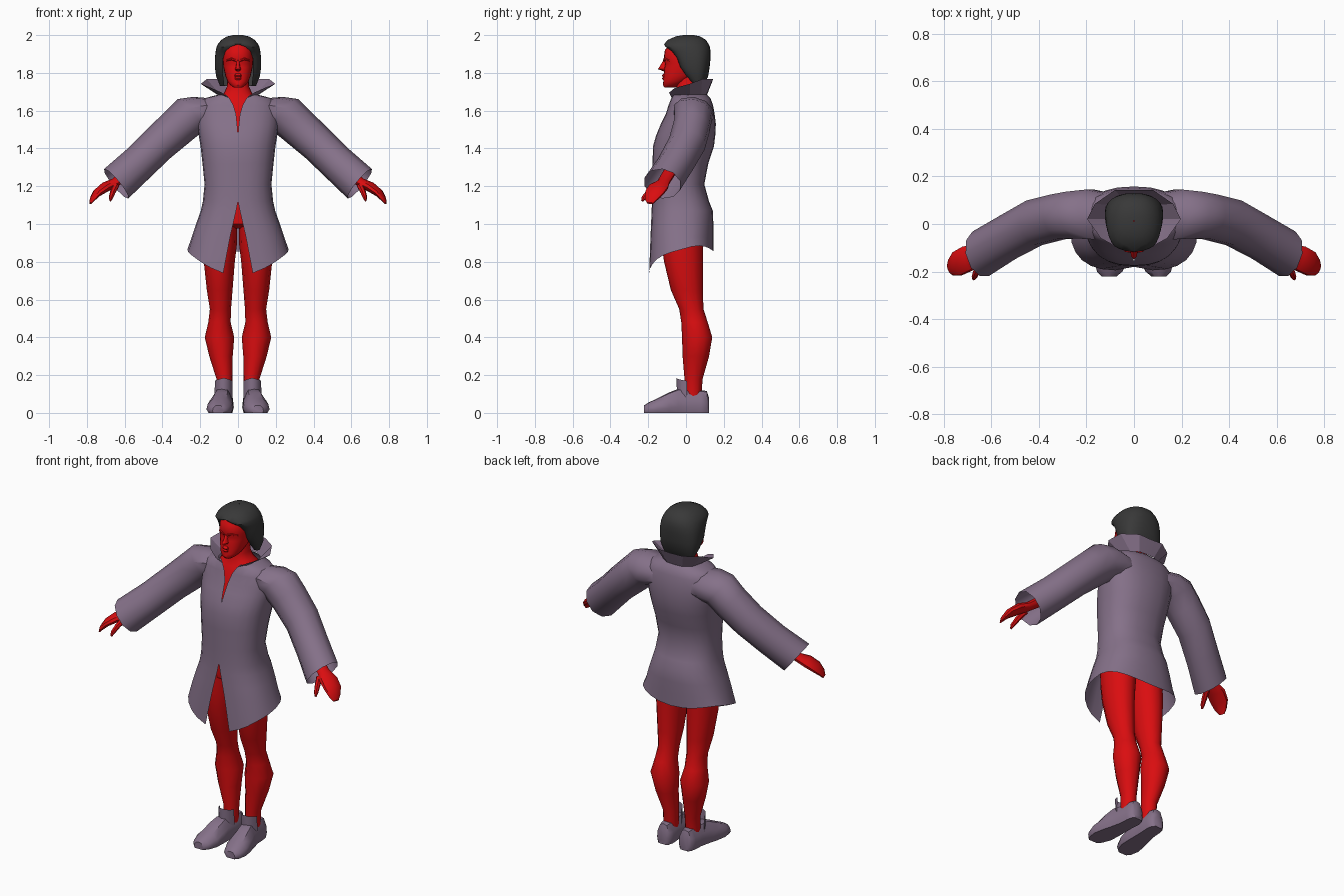
import bpy, bmesh, math
from mathutils import Vector


def material(name, rgb):
    m = bpy.data.materials.new(name)
    m.diffuse_color = (*rgb, 1)
    return m


RED = material("red skin", (0.70, 0.004, 0.005))
CLOTH = material("mauve cloth", (0.235, 0.165, 0.25))
HAIR = material("charcoal hair", (0.04, 0.04, 0.04))


def build(name, rings, mat, closed=False, caps=False, angle=40):
    """Skin a list of point rings and mirror the result over x = 0."""
    bm = bmesh.new()
    rows = [[bm.verts.new(p) for p in ring] for ring in rings]
    n = len(rows[0])
    for a, b in zip(rows, rows[1:]):
        for i in range(n if closed else n - 1):
            j = (i + 1) % n
            bm.faces.new((a[i], a[j], b[j], b[i]))
    if caps:
        bm.faces.new(rows[0])
        bm.faces.new(rows[-1])
    bmesh.ops.recalc_face_normals(bm, faces=bm.faces)
    me = bpy.data.meshes.new(name)
    bm.to_mesh(me)
    bm.free()
    me.materials.append(mat)
    ob = bpy.data.objects.new(name, me)
    bpy.context.collection.objects.link(ob)
    mod = ob.modifiers.new("mirror", "MIRROR")
    mod.use_clip = True
    bpy.context.view_layer.objects.active = ob
    ob.select_set(True)
    bpy.ops.object.shade_smooth_by_angle(angle=math.radians(angle))
    ob.select_set(False)
    return ob


def half_ring(z, rx, front, back, gap=0.0, p=0.85, n=12):
    """Half an oval from the front edge (x = gap) round to the back (x = 0)."""
    cy = (front + back) / 2
    pts = []
    for i in range(n + 1):
        a = math.pi * i / n
        s = max(0.0, math.sin(a)) ** p if 0 < i < n else 0.0
        x = gap + (rx - gap) * s if i <= n / 2 else rx * s
        c = math.cos(a)
        y = cy - math.copysign(abs(c) ** p, c) * (back - front) / 2
        pts.append((x, y, z))
    return pts


def oval_rings(stations, u, v, n=10):
    """Ovals spanned by the directions u and v at (x, y, z, ru, rv) stations."""
    u, v = Vector(u).normalized(), Vector(v).normalized()
    return [[Vector(s[:3]) + u * s[3] * math.cos(2 * math.pi * i / n)
             + v * s[4] * math.sin(2 * math.pi * i / n) for i in range(n)]
            for s in stations]


# Coat: pointed hem, open skirt front, neckline slit
hem = half_ring(0.85, 0.268, -0.195, 0.145, 0.078)
hem_z = [.74, .765, .79, .815, .835, .85, .865, .88, .885, .88, .87, .86, .855]
coat = [[(x, y, z) for (x, y, _), z in zip(hem, hem_z)]]
coat += [half_ring(*r) for r in (
    (0.93, 0.245, -0.188, 0.145, 0.042), (1.00, 0.222, -0.185, 0.145, 0.026),
    (1.07, 0.197, -0.182, 0.142, 0.010), (1.12, 0.186, -0.180, 0.122, 0.0),
    (1.21, 0.177, -0.178, 0.097, 0.0), (1.32, 0.188, -0.177, 0.118, 0.0),
    (1.41, 0.198, -0.175, 0.148, 0.0), (1.47, 0.208, -0.158, 0.155, 0.0),
    (1.53, 0.216, -0.133, 0.158, 0.005), (1.58, 0.218, -0.108, 0.152, 0.010),
    (1.63, 0.212, -0.092, 0.143, 0.025), (1.665, 0.180, -0.078, 0.130, 0.045),
    (1.685, 0.105, -0.065, 0.110, 0.065))]
build("coat_body", coat, CLOTH)

# Flared standing collar
collar_low = [(.045, -.075, 1.665), (.085, -.05, 1.675), (.11, .02, 1.685),
              (.095, .08, 1.685), (.05, .108, 1.685), (0, .112, 1.685)]
collar_top = [(.085, -.09, 1.695), (.14, -.06, 1.72), (.197, .02, 1.742),
              (.165, .085, 1.767), (.08, .143, 1.768), (0, .143, 1.765)]
build("collar", [collar_low, collar_top], CLOTH, angle=25)

# Wide sleeves with open cuffs
build("sleeves", oval_rings((
    (0.09, 0.035, 1.590, 0.098, 0.100), (0.17, 0.040, 1.592, 0.105, 0.112),
    (0.25, 0.038, 1.578, 0.108, 0.105), (0.32, 0.030, 1.515, 0.104, 0.100),
    (0.42, 0.005, 1.425, 0.098, 0.100), (0.53, -0.055, 1.318, 0.097, 0.097),
    (0.645, -0.125, 1.213, 0.101, 0.100)),
    (0.63, 0, 0.77), (0.16, 0.98, -0.1)), CLOTH, closed=True)

# Hands: flat palm curling to the fingertips, plus a thumb
build("hands", oval_rings((
    (0.56, -0.080, 1.285, 0.030, 0.036), (0.65, -0.120, 1.220, 0.025, 0.035),
    (0.70, -0.145, 1.197, 0.028, 0.055), (0.745, -0.168, 1.165, 0.022, 0.053),
    (0.770, -0.185, 1.132, 0.014, 0.036), (0.781, -0.19, 1.110, 0.006, 0.018)),
    (0.63, 0.1, 0.77), (0.3, 0.93, -0.1)), RED, closed=True, caps=True)
build("thumbs", oval_rings((
    (0.645, -0.150, 1.205, 0.018, 0.020), (0.662, -0.195, 1.170, 0.015, 0.017),
    (0.672, -0.222, 1.142, 0.012, 0.013), (0.676, -0.232, 1.122, 0.005, 0.006)),
    (0.9, 0, 0.3), (0.1, 0.9, -0.4), 7), RED, closed=True, caps=True)

# Hips, and neck with upper chest
build("hips", [half_ring(*r) for r in (
    (0.975, 0.06, -0.06, 0.05), (1.0, 0.15, -0.125, 0.10),
    (1.08, 0.16, -0.135, 0.10), (1.18, 0.14, -0.13, 0.07))], RED)
build("neck", [half_ring(*r) for r in (
    (1.48, 0.12, -0.125, 0.10), (1.57, 0.13, -0.100, 0.11),
    (1.63, 0.13, -0.083, 0.11), (1.66, 0.12, -0.068, 0.10),
    (1.69, 0.075, -0.055, 0.085), (1.73, 0.058, -0.050, 0.07),
    (1.80, 0.055, -0.050, 0.07))], RED)

# Legs with shaped thigh, knee and calf
build("legs", oval_rings((
    (0.095, -0.020, 1.05, 0.092, 0.115), (0.095, -0.020, 0.90, 0.090, 0.110),
    (0.099, -0.013, 0.80, 0.082, 0.103), (0.097, 0.005, 0.65, 0.068, 0.085),
    (0.093, 0.028, 0.55, 0.056, 0.064), (0.098, 0.045, 0.48, 0.059, 0.070),
    (0.098, 0.059, 0.40, 0.078, 0.080), (0.090, 0.052, 0.30, 0.062, 0.070),
    (0.072, 0.040, 0.18, 0.042, 0.048), (0.072, 0.037, 0.08, 0.040, 0.044)),
    (1, 0, 0), (0, 1, 0), 12), RED, closed=True, angle=60)

# Shoes: arch sections from toe to heel, then the raised front flap
arch = [(-.85, 0), (-1, .25), (-.9, .6), (-.5, .95), (.0, 1),
        (.5, .95), (.9, .6), (1, .25), (.85, 0)]
build("shoes", [[(cx + w * a, y, h * b) for a, b in arch] for y, cx, w, h in (
    (-0.222, 0.105, 0.030, 0.040), (-0.200, 0.102, 0.054, 0.054),
    (-0.150, 0.097, 0.070, 0.078), (-0.090, 0.090, 0.066, 0.108),
    (-0.040, 0.083, 0.058, 0.128), (0.020, 0.076, 0.050, 0.122),
    (0.080, 0.072, 0.050, 0.120), (0.110, 0.072, 0.042, 0.116),
    (0.122, 0.072, 0.026, 0.080))], CLOTH, closed=True, caps=True)
flap = [[(0.076 + r * math.sin(a), 0.025 - ry * math.cos(a), z - 0.012 * abs(a))
         for a in [math.radians(d) for d in range(-75, 76, 25)]]
        for r, ry, z in ((0.050, 0.072, 0.09), (0.048, 0.076, 0.185))]
build("shoe_flaps", flap, CLOTH)

# Head
build("head", [half_ring(*r) for r in (
    (1.722, 0.022, -0.113, -0.060), (1.735, 0.040, -0.122, -0.035),
    (1.755, 0.056, -0.120, 0.000), (1.785, 0.067, -0.118, 0.050),
    (1.830, 0.077, -0.114, 0.085), (1.850, 0.079, -0.110, 0.095),
    (1.870, 0.080, -0.119, 0.100), (1.920, 0.077, -0.112, 0.100),
    (1.955, 0.060, -0.085, 0.080))], RED, caps=True)

# Nose, lips and brow
build("nose", [[(0, y, z), (w, y + 0.012, z), (w * 1.5, -0.095, z)]
               for z, y, w in ((1.868, -0.119, 0.007), (1.838, -0.137, 0.008),
                               (1.820, -0.149, 0.012), (1.808, -0.118, 0.010))],
      RED)
build("lips", [[(0, y, z), (0.014, y + 0.004, z), (0.028, -0.100, z)]
               for z, y in ((1.798, -0.117), (1.786, -0.129), (1.778, -0.122),
                            (1.770, -0.127), (1.758, -0.116))], RED)
build("brows", oval_rings((
    (0.010, -0.114, 1.866, 0.007, 0.008), (0.036, -0.111, 1.874, 0.007, 0.008),
    (0.062, -0.086, 1.866, 0.005, 0.007)), (0, 0, 1), (0, 1, 0), 6),
    RED, closed=True, caps=True)

# Hair framing the face
build("hair", [half_ring(*r) for r in (
    (1.730, 0.095, 0.050, 0.088, 0.072), (1.780, 0.115, 0.005, 0.117, 0.078),
    (1.830, 0.123, -0.030, 0.125, 0.080), (1.880, 0.122, -0.048, 0.130, 0.078),
    (1.915, 0.118, -0.075, 0.130, 0.066), (1.938, 0.113, -0.108, 0.126, 0.040),
    (1.952, 0.107, -0.117, 0.120, 0.0), (1.975, 0.088, -0.095, 0.105, 0.0),
    (1.993, 0.058, -0.055, 0.075, 0.0), (2.000, 0.025, -0.015, 0.040, 0.0),
    (2.000, 0.002, 0.010, 0.014, 0.0))], HAIR)
